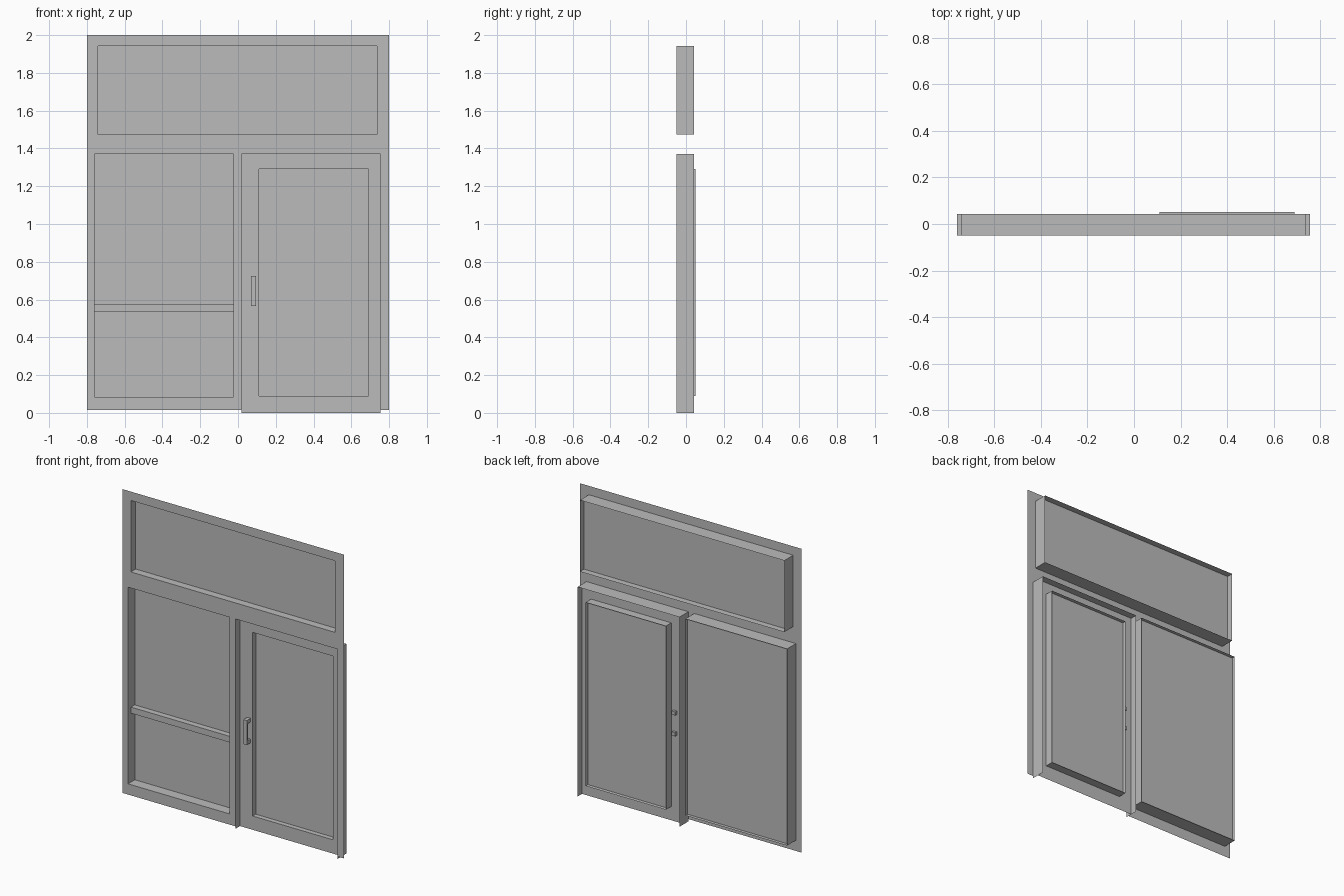
import bpy
import bmesh

cube = bpy.data.objects.get("Cube")
if cube:
    bpy.data.objects.remove(cube, do_unlink=True)

grey = bpy.data.materials.new("plain_grey")
grey.use_nodes = True
colour = (0.5, 0.5, 0.5, 1)
grey.diffuse_color = colour
grey.node_tree.nodes["Principled BSDF"].inputs["Base Color"].default_value = colour

FRONT, BACK = -0.05, 0.042        # depth of the main frame
LEAF, GLASS_BACK = -0.005, 0.051  # door leaf plane, rear of its glazing frame

# Openings as left, bottom, right, top
TOP = (-0.74, 1.475, 0.737, 1.942)
SIDE = (-0.76, 0.085, -0.025, 1.37)
DOOR = (0.018, 0.0, 0.755, 1.37)
DOOR_GLASS = (0.11, 0.09, 0.69, 1.29)


def finish(name, bm):
    bmesh.ops.remove_doubles(bm, verts=bm.verts, dist=0.0001)
    mesh = bpy.data.meshes.new(name)
    bm.to_mesh(mesh)
    bm.free()
    mesh.materials.append(grey)
    obj = bpy.data.objects.new(name, mesh)
    bpy.context.collection.objects.link(obj)
    return obj


def quad(bm, points):
    bm.faces.new([bm.verts.new(p) for p in points])


def sheet(name, rect, y, holes=()):
    """Upright flat sheet facing the front, with rectangular holes."""
    bm = bmesh.new()
    rects = [rect, *holes]
    xs = sorted({r[i] for r in rects for i in (0, 2)})
    zs = sorted({z for r in rects for z in (r[1], r[3]) if rect[1] <= z <= rect[3]})
    for a, b in zip(xs, xs[1:]):
        for c, d in zip(zs, zs[1:]):
            x, z = (a + b) / 2, (c + d) / 2
            if any(h[0] < x < h[2] and h[1] < z < h[3] for h in holes):
                continue
            quad(bm, [(a, y, c), (b, y, c), (b, y, d), (a, y, d)])
    return finish(name, bm)


def reveal(name, rect, y0, y1, sill=True):
    """Thin lining around an opening, running from y0 back to y1."""
    l, b, r, t = rect
    corners = [(l, b), (l, t), (r, t), (r, b)]
    bm = bmesh.new()
    for i in range(4 if sill else 3):
        (x0, z0), (x1, z1) = corners[i], corners[(i + 1) % 4]
        quad(bm, [(x0, y0, z0), (x0, y1, z0), (x1, y1, z1), (x1, y0, z1)])
    return finish(name, bm)


def box(name, low, high):
    bm = bmesh.new()
    bmesh.ops.create_cube(bm, size=1)
    for v in bm.verts:
        v.co = [(a + b) / 2 + c * (b - a) for a, b, c in zip(low, high, v.co)]
    return finish(name, bm)


# Front face of the frame with its three openings
sheet("frame_face", (-0.8, 0.015, 0.8, 2.0), FRONT, [TOP, SIDE, DOOR])

# Upper window
reveal("top_window_reveal", TOP, FRONT, BACK)
sheet("top_window_pane", TOP, 0.0)

# Side window with its crossbar
reveal("side_window_reveal", SIDE, FRONT, BACK)
sheet("side_window_pane", SIDE, 0.02)
box("side_window_crossbar", (SIDE[0], -0.02, 0.535), (SIDE[2], 0.019, 0.575))

# Door
reveal("door_reveal", DOOR, FRONT, BACK, sill=False)
sheet("door_leaf", DOOR, LEAF, [DOOR_GLASS])
reveal("door_glass_reveal", DOOR_GLASS, LEAF, GLASS_BACK)
sheet("door_glass_pane", DOOR_GLASS, 0.027)

# Pull handle with posts running through the leaf
box("handle_grip", (0.07, -0.045, 0.565), (0.095, -0.03, 0.725))
for label, z in (("lower", 0.577), ("upper", 0.713)):
    box(f"handle_{label}_post", (0.07, -0.03, z - 0.012), (0.095, 0.012, z + 0.012))
